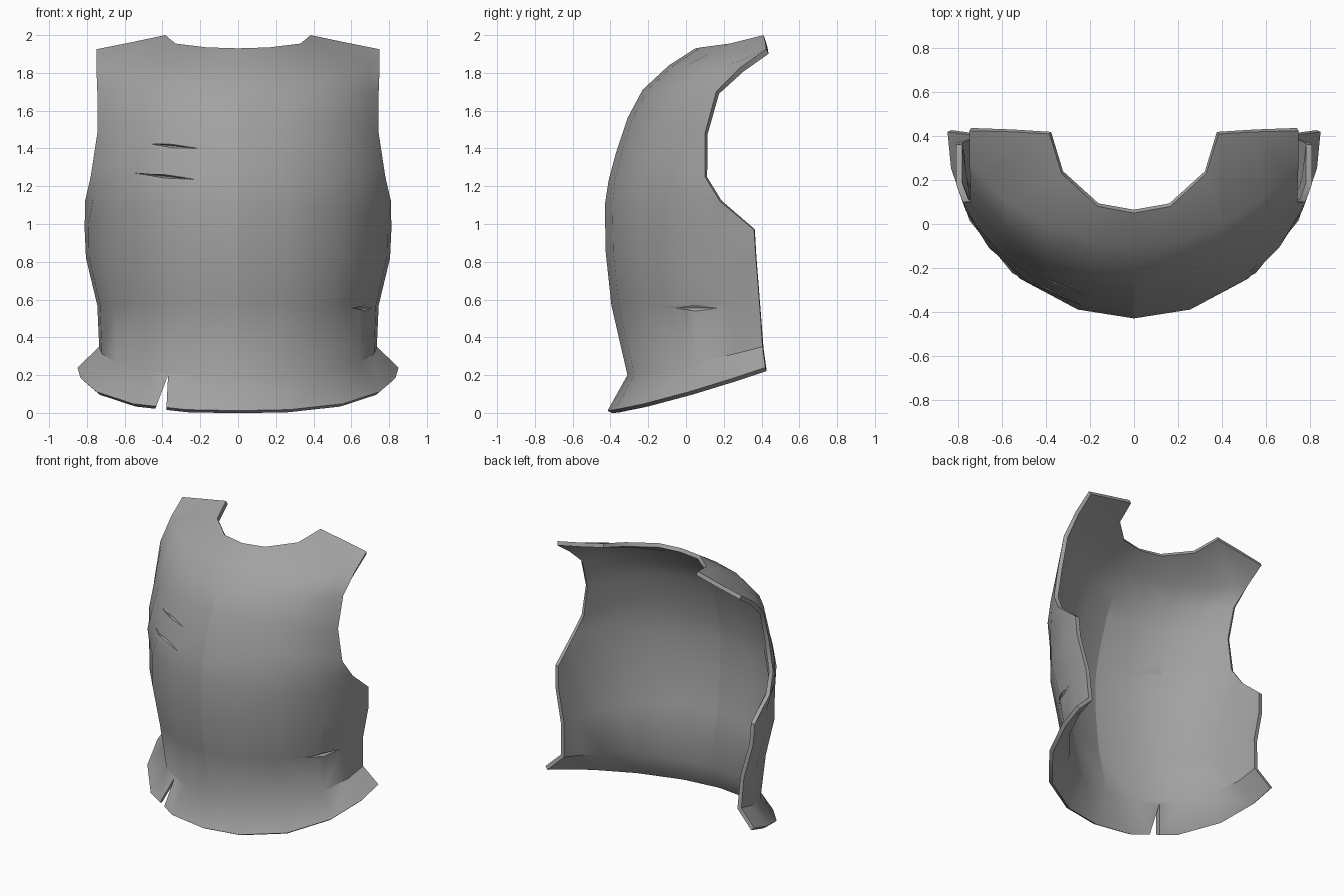
import bpy, bmesh
from math import sin, cos, radians
from mathutils import Vector
from mathutils.bvhtree import BVHTree

cube = bpy.data.objects.get("Cube")
if cube:
    bpy.data.objects.remove(cube, do_unlink=True)

steel = bpy.data.materials.new("grey steel")
steel.use_nodes = True
grey = (0.36, 0.36, 0.36, 1)
steel.diffuse_color = grey
steel.node_tree.nodes["Principled BSDF"].inputs["Base Color"].default_value = grey

ANGLES = [0, 16, 38, 60, 78, 90]
# Each row: front z, side z, half width, front y, side y, sweep angle
ROWS = [
    (0.012, 0.24, 0.85, -0.415, 0.42, 90),
    (0.20, 0.35, 0.735, -0.31, 0.405, 90),
    (0.57, 0.57, 0.745, -0.395, 0.39, 90),
    (0.85, 0.82, 0.805, -0.425, 0.37, 90),
    (1.10, 0.97, 0.812, -0.43, 0.36, 88),
    (1.23, 1.12, 0.81, -0.41, 0.18, 75),
    (1.38, 1.25, 0.78, -0.37, 0.10, 66),
    (1.56, 1.48, 0.745, -0.31, 0.10, 60),
    (1.71, 1.70, 0.745, -0.23, 0.16, 60),
    (1.84, 1.83, 0.75, -0.09, 0.29, 62),
]
# Neckline, then the back edge of the shoulder
TOP = [(0, 0.05, 1.93), (0.165, 0.08, 1.935), (0.33, 0.23, 1.955),
       (0.385, 0.41, 2.0), (0.56, 0.42, 1.963), (0.75, 0.425, 1.925)]


def half_row(zf, zs, width, front, side, sweep):
    end = radians(sweep)
    keel = 0.04 + (90 - sweep) * 0.003
    points = []
    for angle in ANGLES:
        a = end * angle / 90
        across = (sin(a) / sin(end)) ** 0.88
        back = (1 - cos(a)) / (1 - cos(end)) * (1 - keel) + across * keel
        points.append((width * across, front + (side - front) * back, zf + (zs - zf) * back ** 1.25))
    return points


def new_object(name, bm):
    mesh = bpy.data.meshes.new(name)
    bm.to_mesh(mesh)
    bm.free()
    obj = bpy.data.objects.new(name, mesh)
    mesh.materials.append(steel)
    bpy.context.collection.objects.link(obj)
    return obj


# Curved plate with flared skirt, mirrored across the middle
bm = bmesh.new()
grid = []
for half in [half_row(*r) for r in ROWS] + [TOP]:
    full = [(-x, y, z) for x, y, z in half[:0:-1]] + half
    grid.append([bm.verts.new(p) for p in full])
for low, high in zip(grid, grid[1:]):
    for i in range(len(low) - 1):
        bm.faces.new((low[i], low[i + 1], high[i + 1], high[i]))
surface = BVHTree.FromBMesh(bm)
plate = new_object("breastplate", bm)
bpy.context.view_layer.objects.active = plate
plate.select_set(True)


def apply_modifier(kind, **settings):
    mod = plate.modifiers.new(kind.title(), kind)
    for key, value in settings.items():
        setattr(mod, key, value)
    bpy.ops.object.modifier_apply(modifier=mod.name)


def cut(name, points):
    bm = bmesh.new()
    for p in points:
        bm.verts.new(p)
    bmesh.ops.convex_hull(bm, input=bm.verts)
    bmesh.ops.recalc_face_normals(bm, faces=bm.faces)
    cutter = new_object(name, bm)
    apply_modifier("BOOLEAN", operation="DIFFERENCE", object=cutter, solver="EXACT")
    bpy.data.objects.remove(cutter, do_unlink=True)


apply_modifier("SOLIDIFY", thickness=0.028, offset=-1, use_even_offset=True)

# Split in the skirt
cut("skirt_split", [(x, y, z) for y in (-0.6, -0.1)
                    for x, z in ((-0.37, 0.2), (-0.383, -0.05), (-0.465, -0.05))])


# Shallow battle scratches laid on the surface
def scratch(name, start, end, ray, height):
    ray = Vector(ray)
    start, end = Vector(start), Vector(end)
    a, m, b = [surface.ray_cast(p - ray * 2, ray)[0] for p in (start, (start + end) / 2, end)]
    up = Vector((0, 0, height))
    out = (b - a).cross(up).normalized()
    if out.dot(ray) > 0:
        out = -out
    cut(name, [a, b, m + up, m - up, m + out * 0.06, m - out * 0.014])


scratch("upper_scratch", (-0.47, 0, 1.425), (-0.21, 0, 1.4), (0, 1, 0), 0.01)
scratch("lower_scratch", (-0.55, 0, 1.27), (-0.22, 0, 1.235), (0, 1, 0), 0.01)
scratch("side_gash", (0, -0.06, 0.555), (0, 0.17, 0.555), (-1, 0, 0), 0.017)

# Crisp centre ridge below the chest
mesh = plate.data
for edge in mesh.edges:
    ends = [mesh.vertices[i].co for i in edge.vertices]
    if all(abs(p.x) < 0.001 and 0.15 < p.z < 1.72 for p in ends):
        edge.use_edge_sharp = True
bpy.ops.object.shade_smooth_by_angle(angle=radians(42), keep_sharp_edges=True)
